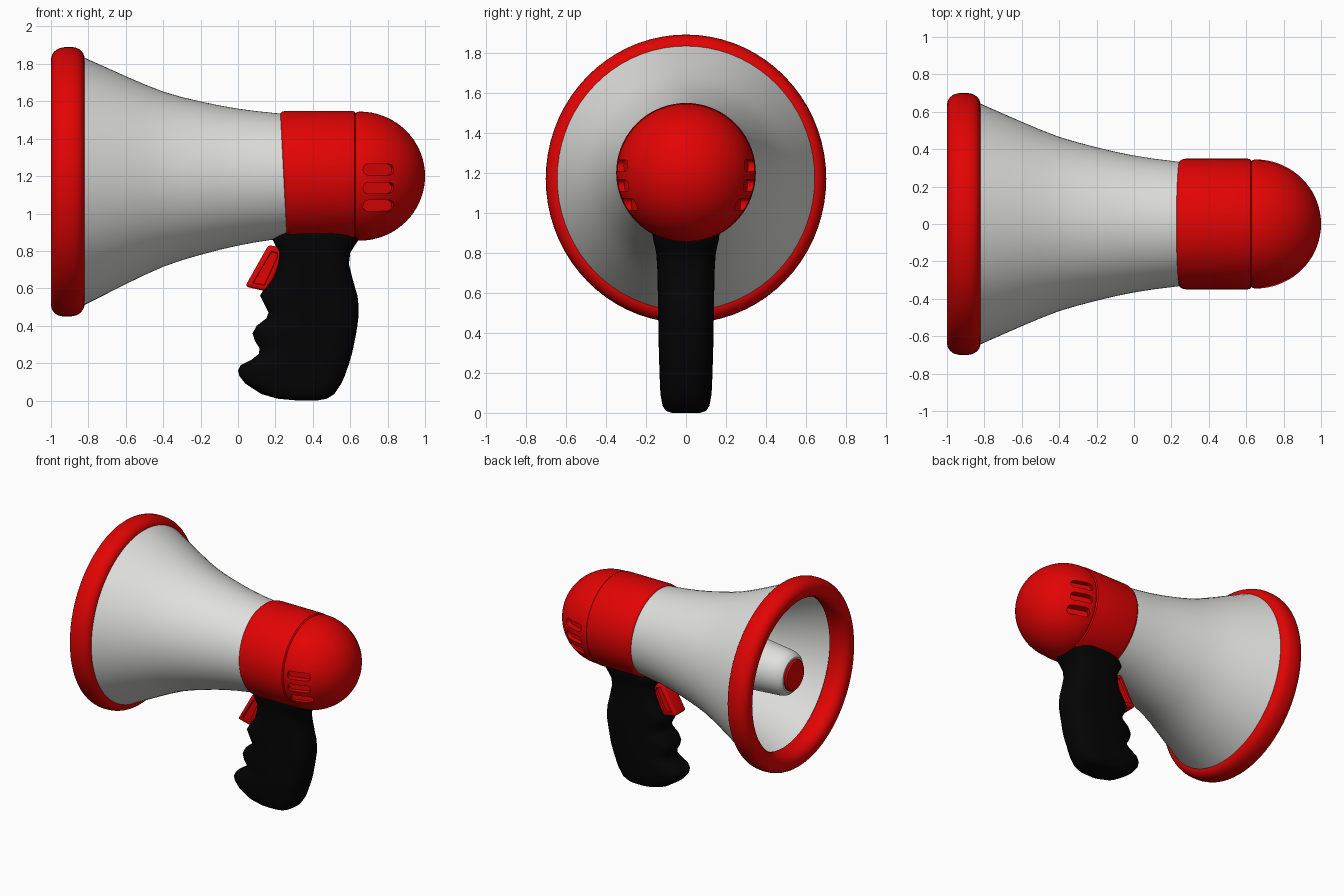
import bpy, bmesh, math
from mathutils import Matrix

if "Cube" in bpy.data.objects:
    bpy.data.objects.remove(bpy.data.objects["Cube"])


def material(name, rgb):
    m = bpy.data.materials.new(name)
    m.diffuse_color = (*rgb, 1)
    m.use_nodes = True
    m.node_tree.nodes["Principled BSDF"].inputs["Base Color"].default_value = m.diffuse_color
    return m


RED = material("red plastic", (0.76, 0.001, 0.001))
WHITE = material("light grey plastic", (0.74, 0.74, 0.72))
BLACK = material("black rubber", (0.0012, 0.0012, 0.0012))


def finish(bm, name, mat, angle=35):
    bmesh.ops.remove_doubles(bm, verts=bm.verts, dist=1e-5)
    bmesh.ops.recalc_face_normals(bm, faces=bm.faces)
    me = bpy.data.meshes.new(name)
    bm.to_mesh(me)
    bm.free()
    ob = bpy.data.objects.new(name, me)
    bpy.context.collection.objects.link(ob)
    me.materials.append(mat)
    smooth(ob, angle)
    return ob


def smooth(ob, angle=35):
    bpy.ops.object.select_all(action='DESELECT')
    ob.select_set(True)
    bpy.context.view_layer.objects.active = ob
    bpy.ops.object.shade_smooth_by_angle(angle=math.radians(angle))


def loft(bm, rings, closed=False):
    """Bridge consecutive rings of coordinates with quads."""
    vs = [[bm.verts.new(p) for p in r] for r in rings]
    n = len(vs[0])
    for a, b in zip(vs, vs[1:] + (vs[:1] if closed else [])):
        for i in range(n):
            j = (i + 1) % n
            bm.faces.new((a[i], a[j], b[j], b[i]))
    return vs


def axis_z(x):
    return min(1.2, 1.17 + 0.03 * (x + 0.9) / 1.1)


def lathe(name, profile, mat, closed=False, slant=None, angle=35, segs=72):
    """Revolve (x, radius) points round the horn axis; the mouth is slightly oval."""
    rings = []
    for x, r in profile:
        oval = 0.014 * max(0, min(1, (-x - 0.3) / 0.5))
        ring = []
        for i in range(segs):
            a = math.tau * i / segs
            z = r * math.sin(a) * (1 + oval)
            dx = slant(x, z) if slant else 0
            ring.append((x + dx, r * math.cos(a) * (1 - oval), axis_z(x) + z))
        rings.append(ring)
    bm = bmesh.new()
    loft(bm, rings, closed)
    bmesh.ops.dissolve_degenerate(bm, dist=1e-6, edges=bm.edges)
    return finish(bm, name, mat, angle)


def power(v, e):
    return math.copysign(abs(v) ** e, v)


# Flared horn: outer wall, then inner wall back to a closed throat
flare = [(0.3, 0.325), (0.22, 0.335), (0.1, 0.35), (0, 0.366), (-0.1, 0.386), (-0.2, 0.41),
         (-0.3, 0.436), (-0.4, 0.467), (-0.5, 0.507), (-0.6, 0.551), (-0.72, 0.606), (-0.86, 0.67)]
lathe("horn", flare + [(x, r - 0.025) for x, r in reversed(flare)] + [(0.3, 0)], WHITE)

# Rounded rim around the mouth
rim = [(-0.91 + 0.09 * power(math.cos(t), 0.8), 0.64 + 0.071 * power(math.sin(t), 0.88))
       for t in [math.tau * i / 28 for i in range(28)]]
lathe("mouth_rim", rim, RED, closed=True, angle=50)

# Inner sound cone with its red cap
lathe("inner_cone", [(0.28, 0.25), (-0.5, 0.2), (-0.87, 0.166), (-0.905, 0.155),
                     (-0.93, 0.13), (-0.93, 0)], WHITE)
lathe("inner_cone_cap", [(-0.91, 0.118), (-0.94, 0.118), (-0.95, 0.108), (-0.95, 0)], RED)

# Collar, its front edge leaning slightly
lathe("collar", [(0.241, 0), (0.241, 0.325), (0.246, 0.337), (0.255, 0.345), (0.275, 0.349),
                 (0.61, 0.349), (0.622, 0.346), (0.629, 0.337), (0.629, 0)], RED,
      slant=lambda x, z: -0.055 * z * (0.63 - x) / 0.39)

# Rear dome
dome = [(0.624, 0), (0.624, 0.33), (0.632, 0.34), (0.642, 0.344)]
dome += [(0.65 + 0.35 * math.sin(t), 0.345 * math.cos(t))
         for t in [math.pi / 2 * i / 18 for i in range(19)]]
dome_ob = lathe("rear_dome", dome, RED)

# Vent slots cut level into both sides of the dome
bm = bmesh.new()
for side in (1, -1):
    for z in (1.235, 1.137, 1.043):
        slot = bmesh.new()
        bmesh.ops.create_cube(slot, size=1)
        bmesh.ops.scale(slot, vec=(0.17, 0.09, 0.058), verts=slot.verts)
        edges = [e for e in slot.edges if abs(e.verts[0].co.y - e.verts[1].co.y) > 0.05]
        bmesh.ops.bevel(slot, geom=edges, offset=0.025, segments=4, profile=0.5, affect='EDGES')
        y = -math.sqrt(0.329 ** 2 - (z - 1.2) ** 2)
        slot.transform(Matrix.Diagonal((1, side, 1, 1)) @ Matrix.Translation((0.754, y, z))
                       @ Matrix.Rotation(0.32, 4, 'Z'))
        tmp = bpy.data.meshes.new("slot")
        slot.to_mesh(tmp)
        slot.free()
        bm.from_mesh(tmp)
        bpy.data.meshes.remove(tmp)
cutter = finish(bm, "vent_cutter", RED)
cutter.hide_render = True
mod = dome_ob.modifiers.new("vents", 'BOOLEAN')
mod.operation, mod.solver, mod.object = 'DIFFERENCE', 'EXACT', cutter
bpy.ops.object.select_all(action='DESELECT')
bpy.context.view_layer.objects.active = dome_ob
dome_ob.select_set(True)
bpy.ops.object.modifier_apply(modifier=mod.name)
bpy.data.objects.remove(cutter)
smooth(dome_ob)

# Pistol grip: stacked sections (z, front x, back x, half width)
grip = [(0.0, .32, .42, .07), (.01, .21, .475, .10), (.035, .125, .515, .117), (.09, .04, .552, .127),
        (.13, .008, .57, .13), (.16, 0, .58, .131), (.19, .015, .592, .132), (.22, .075, .60, .133),
        (.25, .112, .609, .134), (.28, .115, .616, .135), (.32, .09, .624, .136), (.36, .078, .632, .137),
        (.40, .10, .638, .138), (.44, .152, .643, .138), (.47, .163, .645, .139), (.51, .143, .644, .14),
        (.56, .118, .639, .14), (.60, .14, .627, .141), (.66, .19, .61, .142), (.73, .21, .593, .144),
        (.79, .218, .60, .148), (.83, .20, .625, .155), (.86, .185, .645, .163), (.89, .21, .648, .167),
        (.93, .26, .63, .16)]
rings = []
for z, x0, x1, w in grip:
    ring = []
    for i in range(40):
        t = math.tau * i / 40
        ring.append(((x0 + x1) / 2 + (x1 - x0) / 2 * power(math.cos(t), 0.65),
                     w * power(math.sin(t), 0.65), z))
    rings.append(ring)
bm = bmesh.new()
vs = loft(bm, rings)
bm.faces.new(vs[0])
bm.faces.new(vs[-1])
finish(bm, "grip", BLACK, 70)

# Trigger: bevelled slab with a recessed panel on each side
bm = bmesh.new()
outline = [(0.038, 0.61), (0.158, 0.582), (0.248, 0.77), (0.232, 0.817), (0.163, 0.832)]
loft(bm, [[(x, y, z) for x, z in outline] for y in (-0.065, 0.065)])
bmesh.ops.holes_fill(bm, edges=bm.edges, sides=0)
bmesh.ops.recalc_face_normals(bm, faces=bm.faces)
bmesh.ops.bevel(bm, geom=bm.edges[:], offset=0.018, segments=3, profile=0.5, affect='EDGES')
sides = [f for f in bm.faces if abs(f.normal.y) > 0.99 and f.calc_area() > 0.003]
bmesh.ops.inset_individual(bm, faces=sides, thickness=0.014)
bmesh.ops.inset_individual(bm, faces=sides, thickness=0.004, depth=-0.015)
finish(bm, "trigger", RED)
